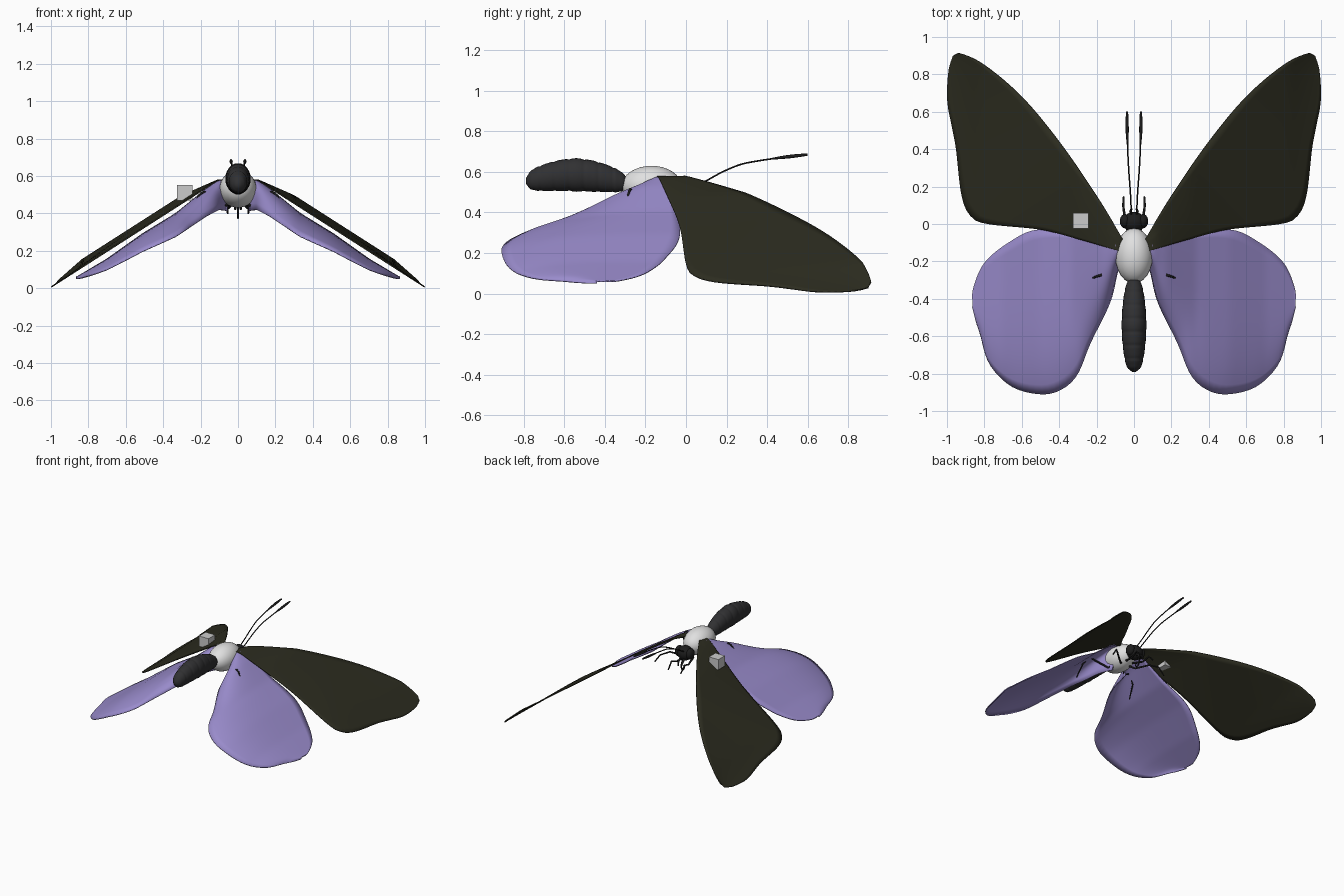
import bpy, bmesh, math
from mathutils import Vector

default_cube = bpy.data.objects.get("Cube")
if default_cube:
    bpy.data.objects.remove(default_cube, do_unlink=True)


def material(name, color):
    mat = bpy.data.materials.new(name)
    mat.use_nodes = True
    mat.diffuse_color = (*color, 1)
    mat.node_tree.nodes["Principled BSDF"].inputs["Base Color"].default_value = (*color, 1)
    return mat


OLIVE = material("dark olive", (.025, .025, .014))
LILAC = material("lilac", (.32, .26, .6))
CHARCOAL = material("charcoal", (.03, .03, .032))
BLACK = material("black", (.012, .012, .012))
WHITE = material("off white", (.75, .75, .75))
GREY = material("light grey", (.6, .6, .6))


def finish(name, bm, mat, smooth=True):
    bmesh.ops.recalc_face_normals(bm, faces=bm.faces)
    mesh = bpy.data.meshes.new(name)
    bm.to_mesh(mesh)
    bm.free()
    mesh.materials.append(mat)
    for poly in mesh.polygons:
        poly.use_smooth = smooth
    obj = bpy.data.objects.new(name, mesh)
    bpy.context.collection.objects.link(obj)
    return obj


def spline(points, count):
    """Catmull-Rom curve through the points, resampled evenly along its length."""
    pts = [Vector(p) for p in points]
    pts = [2 * pts[0] - pts[1]] + pts + [2 * pts[-1] - pts[-2]]
    dense = []
    for a, b, c, d in zip(pts, pts[1:], pts[2:], pts[3:]):
        for i in range(24):
            t = i / 24
            dense.append(.5 * (2 * b + (c - a) * t + (2 * a - 5 * b + 4 * c - d) * t ** 2
                               + (3 * b - a - 3 * c + d) * t ** 3))
    dense.append(pts[-2])
    dist = [0]
    for a, b in zip(dense, dense[1:]):
        dist.append(dist[-1] + (b - a).length)
    out, k = [], 0
    for i in range(count):
        goal = dist[-1] * i / (count - 1)
        while k < len(dense) - 2 and dist[k + 1] < goal:
            k += 1
        t = (goal - dist[k]) / max(dist[k + 1] - dist[k], 1e-9)
        out.append(dense[k].lerp(dense[k + 1], t))
    return out


def interpolate(table, x):
    for (xa, ya), (xb, yb) in zip(table, table[1:]):
        if x <= xb:
            return ya + (yb - ya) * max(0, (x - xa) / (xb - xa))
    return table[-1][1]


def wing(name, lead, trail, height, mat, side):
    """Loft from the leading edge to the trailing edge, lifted by a height rule."""
    rows, cols = 48, 16
    bm = bmesh.new()
    grid = []
    for a, b in zip(spline(lead, rows), spline(trail, rows)):
        line = []
        for j in range(cols + 1):
            s = j / cols
            p = a.lerp(b, s)
            line.append(bm.verts.new((side * p.x, p.y, height(p.x, s))))
        grid.append(line)
    for r, q in zip(grid, grid[1:]):
        for j in range(cols):
            bm.faces.new((r[j], r[j + 1], q[j + 1], q[j]))
    bmesh.ops.remove_doubles(bm, verts=bm.verts, dist=.0005)
    obj = finish(name, bm, mat)
    mod = obj.modifiers.new("thickness", "SOLIDIFY")
    mod.thickness = .007
    mod.offset = 0


def fore_height(x, s):
    return .577 - .64 * max(0, x - .107) + .04 * (1 - s) * min(1, max(0, x - .1) * 5) * min(1, (1 - x) * 6)


HIND_CREST = [(.1, .575), (.17, .53), (.33, .40), (.51, .29), (.7, .155), (.86, .06)]


def hind_height(x, s):
    return interpolate(HIND_CREST, x) - .17 * max(0, 1 - x / .88) ** .7 * s ** 4


FORE_LEAD = [(.06, -.08), (.2, .15), (.4, .44), (.6, .68), (.8, .85), (.93, .912), (.965, .9)]
FORE_TRAIL = [(.06, -.15), (.3, -.08), (.5, -.03), (.78, 0), (.87, .04), (.92, .15),
              (.95, .4), (.97, .51), (.997, .66), (.99, .82), (.965, .9)]
HIND_LEAD = [(.06, -.1), (.25, -.06), (.51, -.03), (.67, -.1), (.8, -.21), (.86, -.35), (.863, -.44)]
HIND_TRAIL = [(.06, -.17), (.09, -.26), (.13, -.42), (.235, -.64), (.3, -.8), (.38, -.88), (.49, -.91),
              (.65, -.87), (.77, -.75), (.82, -.59), (.84, -.53), (.863, -.44)]


def limb(name, points, mat, side, radius, widths=None):
    """Thin round tube along a path."""
    curve = bpy.data.curves.new(name, "CURVE")
    curve.dimensions = "3D"
    curve.bevel_depth = radius
    curve.bevel_resolution = 2
    curve.use_fill_caps = True
    line = curve.splines.new("POLY")
    line.points.add(len(points) - 1)
    for i, p in enumerate(points):
        line.points[i].co = (side * p[0], p[1], p[2], 1)
        line.points[i].radius = widths[i] if widths else 1 - .5 * i / len(points)
    line.use_smooth = True
    curve.materials.append(mat)
    bpy.context.collection.objects.link(bpy.data.objects.new(name, curve))


def ellipsoid(name, center, radii, mat):
    bm = bmesh.new()
    bmesh.ops.create_uvsphere(bm, u_segments=24, v_segments=16, radius=1)
    for v in bm.verts:
        v.co = Vector(c + r * k for c, r, k in zip(center, radii, v.co))
    return finish(name, bm, mat)


# Thorax and head
ellipsoid("thorax", (0, -.17, .53), (.1, .148, .1), WHITE)
ellipsoid("head", (0, .01, .5), (.06, .055, .055), BLACK)

# Abdomen: ringed segments turned along its length
WIDTH = [(0, .02), (.04, .036), (.12, .05), (.3, .062), (.5, .068), (.7, .062), (.88, .05), (.96, .036), (1, .012)]
bm = bmesh.new()
rings, sides, segments = 64, 24, 7
loops = []
for i in range(rings + 1):
    t = i / rings
    groove = 1 - .07 * (1 - abs(math.sin(math.pi * segments * t))) ** 3
    r = interpolate(WIDTH, t) * groove
    mid = .545 + .035 * math.sin(math.pi * t) + .01 * t
    loops.append([bm.verts.new((r * math.cos(a), -.29 - .5 * t, mid + 1.22 * r * math.sin(a)))
                  for a in (math.tau * k / sides for k in range(sides))])
for a, b in zip(loops, loops[1:]):
    for k in range(sides):
        n = (k + 1) % sides
        bm.faces.new((a[k], a[n], b[n], b[k]))
bm.faces.new(loops[0])
bm.faces.new(loops[-1])
finish("abdomen", bm, CHARCOAL)

# Mirrored parts
LEGS = {
    "front_leg": [(.03, -.05, .45), (.05, .04, .43), (.058, .1, .45), (.055, .145, .4)],
    "middle_leg": [(.04, -.1, .45), (.07, -.07, .43), (.15, -.01, .46), (.2, .04, .44), (.24, .05, .38)],
    "hind_leg": [(.04, -.17, .45), (.08, -.2, .44), (.18, -.275, .515), (.2, -.28, .505),
                 (.235, -.295, .455), (.25, -.35, .36)],
}
ANTENNA = [(.015, .05, .53), (.016, .1, .556), (.02, .18, .6), (.027, .27, .637),
           (.032, .36, .655), (.035, .44, .667), (.037, .53, .678), (.037, .585, .684), (.037, .6, .685)]
for side, label in ((1, "left"), (-1, "right")):
    wing(label + "_forewing", FORE_LEAD, FORE_TRAIL, fore_height, OLIVE, side)
    wing(label + "_hindwing", HIND_LEAD, HIND_TRAIL, hind_height, LILAC, side)
    ellipsoid(label + "_eye", (side * .048, .015, .505), (.028, .038, .042), BLACK)
    limb(label + "_antenna", spline(ANTENNA, 30), BLACK, side, .004,
         [1 if i < 20 else 1 + 1.2 * math.sin(math.pi * (i - 20) / 10) for i in range(30)])
    limb(label + "_palp", [(.015, .04, .47), (.018, .07, .45), (.014, .08, .42)], BLACK, side, .009)
    for name, path in LEGS.items():
        limb(label + "_" + name, path, BLACK, side, .008)

# Coiled mouth tube below the head
limb("mouth_tube", spline([(0, .04, .46), (0, .06, .41), (0, .04, .375), (0, .015, .39), (0, .03, .405)], 20),
     BLACK, 1, .007)

# Small block resting on the right forewing
bm = bmesh.new()
bmesh.ops.create_cube(bm, size=.082)
bmesh.ops.translate(bm, verts=bm.verts, vec=(-.285, .018, .51))
finish("small_block", bm, GREY, smooth=False)
